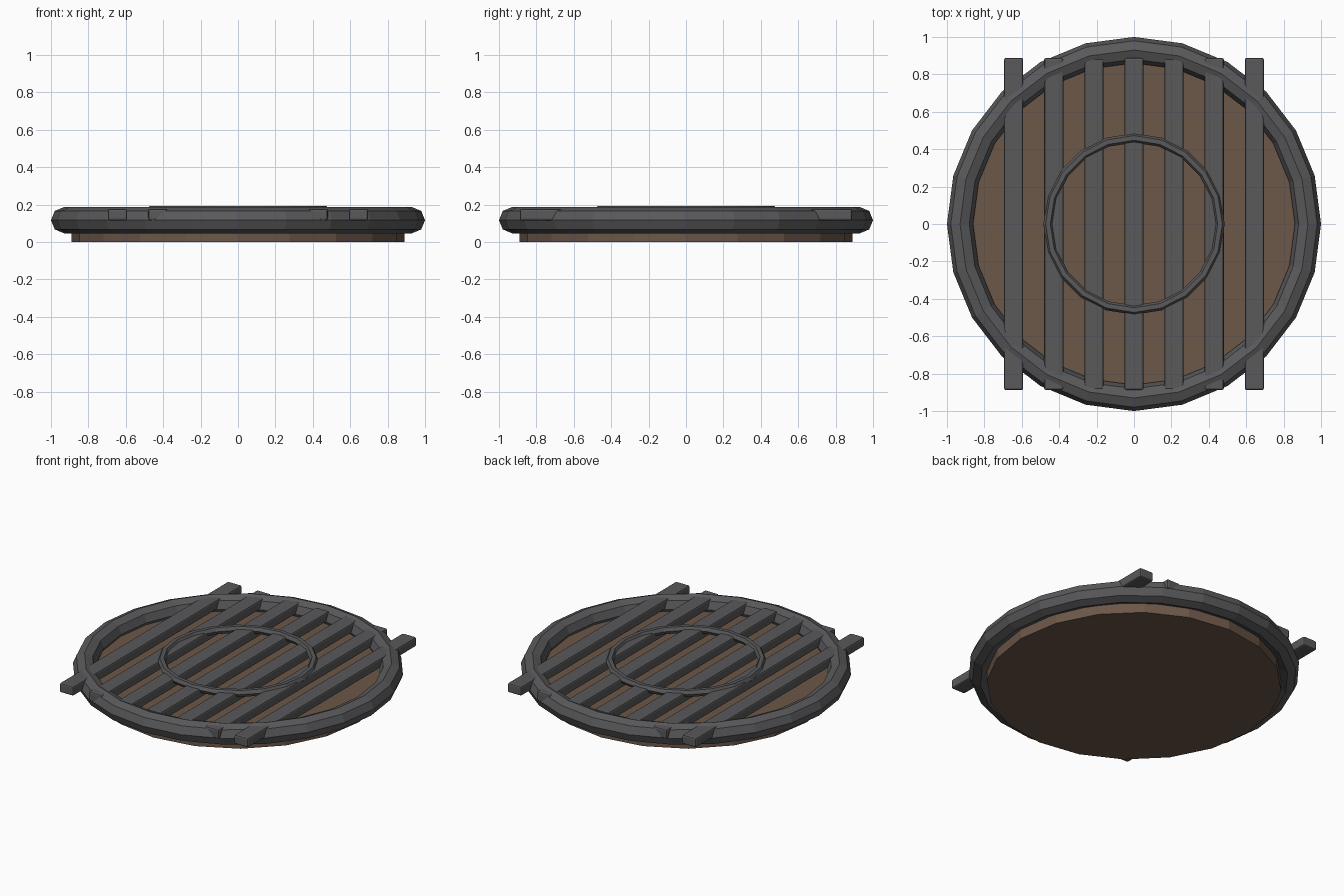
import bpy, bmesh, math

if "Cube" in bpy.data.objects:
    bpy.data.objects.remove(bpy.data.objects["Cube"])

def material(name, color):
    m = bpy.data.materials.new(name)
    m.diffuse_color = color
    m.use_nodes = True
    m.node_tree.nodes["Principled BSDF"].inputs["Base Color"].default_value = m.diffuse_color
    return m

iron = material("dark_iron", (0.1, 0.1, 0.105, 1))
wood = material("brown_base", (0.15, 0.095, 0.065, 1))

def torus(name, major, minor, seg, sides, z):
    bpy.ops.mesh.primitive_torus_add(major_radius=major, minor_radius=minor,
                                     major_segments=seg, minor_segments=sides,
                                     location=(0, 0, z))
    ob = bpy.context.object
    ob.name = name
    ob.data.materials.append(iron)
    return ob

# Brown backing disc
bpy.ops.mesh.primitive_cylinder_add(vertices=20, radius=0.89, depth=0.1,
                                    location=(0, 0, 0.05),
                                    rotation=(0, 0, 0))
disc = bpy.context.object
disc.name = "backing_disc"
disc.data.materials.append(wood)

# Outer rim and small inner ring
torus("outer_rim", 0.93, 0.07, 24, 8, 0.117)
torus("inner_ring", 0.46, 0.025, 20, 6, 0.171)

# Seven parallel grate bars with softened edges
for i in range(-3, 4):
    bpy.ops.mesh.primitive_cube_add(size=1, location=(i * 0.2145, 0, 0.146))
    bar = bpy.context.object
    bar.name = f"grate_bar_{i + 4}"
    bar.scale = (0.102, 1.776, 0.062)
    bpy.ops.object.transform_apply(location=False, rotation=False, scale=True)
    bar.data.materials.append(iron)
    bev = bar.modifiers.new("soft_edges", 'BEVEL')
    bev.width = 0.01
    bev.segments = 2
